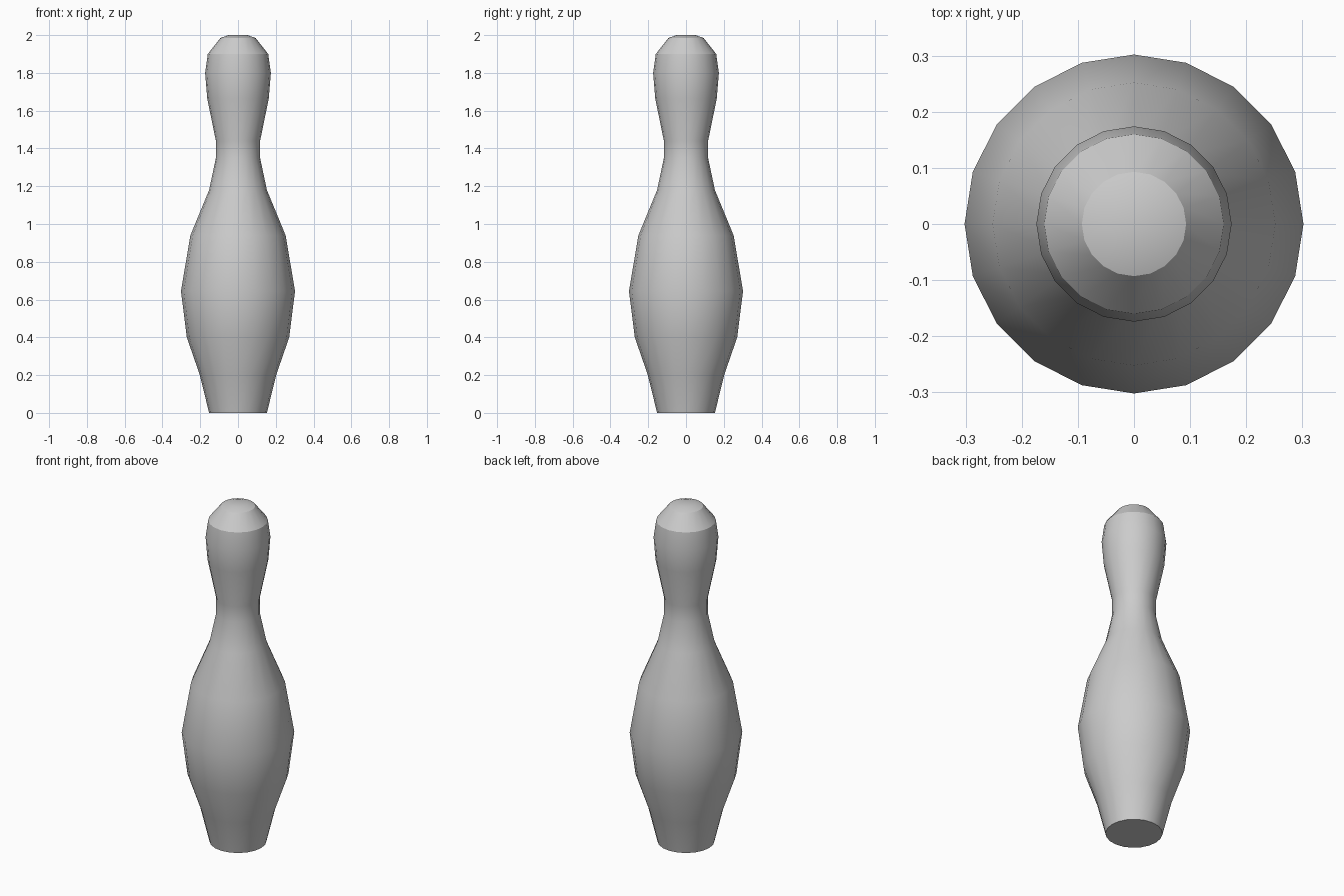
import bpy, bmesh, math

if "Cube" in bpy.data.objects:
    bpy.data.objects.remove(bpy.data.objects["Cube"])

# Pin profile: (radius, height) from base to crown
profile = [(0.153, 0), (0.202, 0.20), (0.271, 0.40), (0.302, 0.645),
           (0.252, 0.94), (0.153, 1.18), (0.117, 1.35), (0.117, 1.44),
           (0.163, 1.665), (0.174, 1.80), (0.16, 1.90), (0.093, 1.985),
           (0.05, 2.0)]
SIDES = 20

# Lathe the profile into rings and bridge them
bm = bmesh.new()
rings = [[bm.verts.new((r * math.cos(math.tau * i / SIDES),
                        r * math.sin(math.tau * i / SIDES), z))
          for i in range(SIDES)] for r, z in profile]
for low, high in zip(rings, rings[1:]):
    for i in range(SIDES):
        j = (i + 1) % SIDES
        bm.faces.new((low[i], low[j], high[j], high[i]))

# Flat base and crown caps
bm.faces.new(rings[0][::-1])
bm.faces.new(rings[-1])

mesh = bpy.data.meshes.new("bowling_pin")
bm.to_mesh(mesh)
bm.free()
pin = bpy.data.objects.new("bowling_pin", mesh)
bpy.context.collection.objects.link(pin)
bpy.context.view_layer.objects.active = pin
pin.select_set(True)
bpy.ops.object.shade_smooth_by_angle(angle=math.radians(30))
